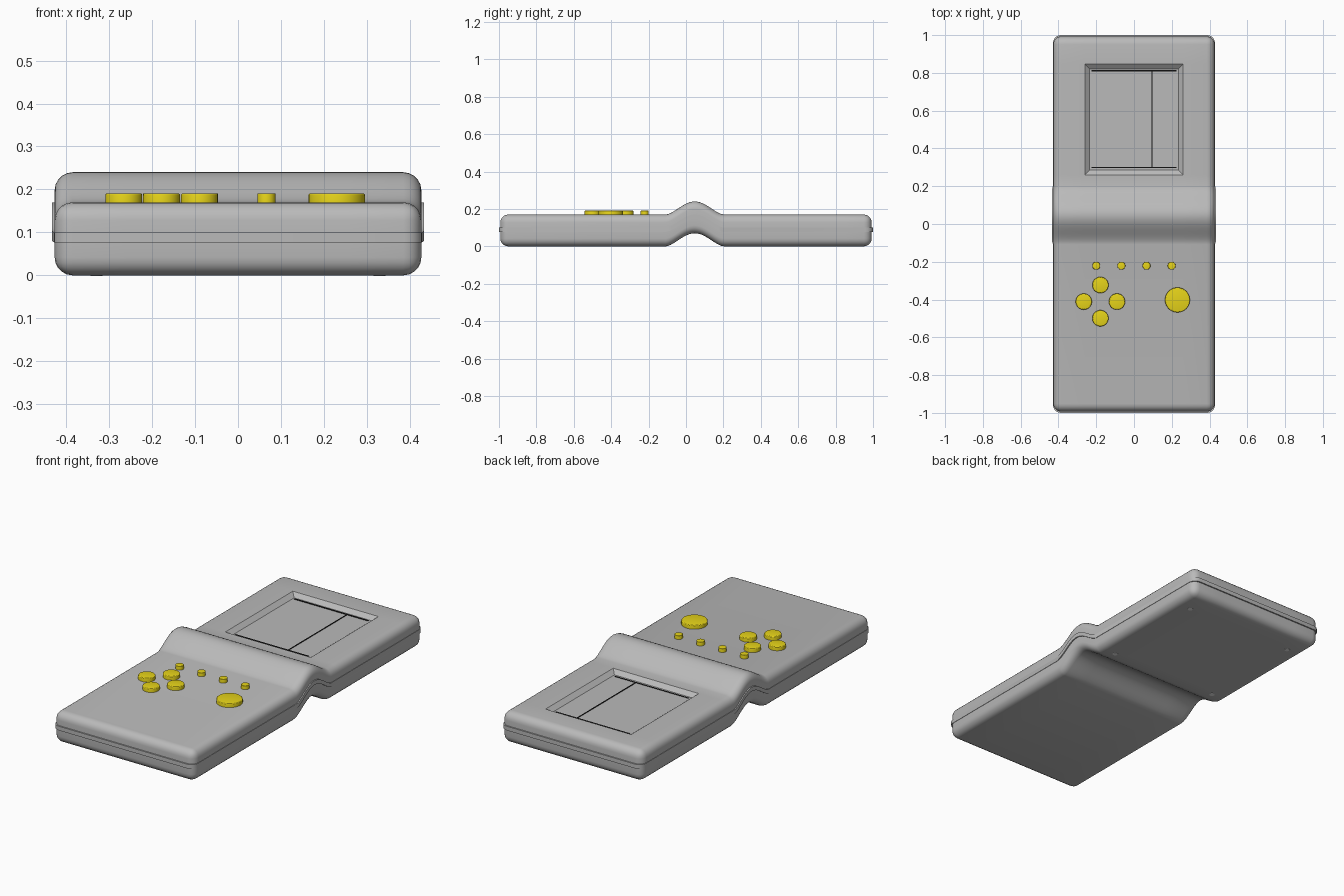
import bpy, bmesh, math
from mathutils import Vector, Matrix

cube = bpy.data.objects.get("Cube")
if cube:
    bpy.data.objects.remove(cube)

TOP = 0.17                 # height of the flat top surface
HUMP_Y, HUMP_W, HUMP_H = 0.047, 0.155, 0.07


def material(name, rgb):
    m = bpy.data.materials.new(name)
    m.use_nodes = True
    m.diffuse_color = (*rgb, 1)
    m.node_tree.nodes["Principled BSDF"].inputs["Base Color"].default_value = (*rgb, 1)
    return m


grey = material("grey plastic", (0.49, 0.49, 0.49))
yellow = material("yellow plastic", (0.8, 0.66, 0.01))
black = material("black", (0.005, 0.005, 0.005))
white = material("white", (0.9, 0.9, 0.9))


def finish(bm, name, mat):
    bmesh.ops.recalc_face_normals(bm, faces=bm.faces[:])
    me = bpy.data.meshes.new(name)
    bm.to_mesh(me)
    bm.free()
    ob = bpy.data.objects.new(name, me)
    bpy.context.collection.objects.link(ob)
    me.materials.append(mat)
    bpy.ops.object.select_all(action='DESELECT')
    ob.select_set(True)
    bpy.context.view_layer.objects.active = ob
    bpy.ops.object.shade_smooth_by_angle(angle=math.radians(25))
    return ob


def box(lo, hi):
    bm = bmesh.new()
    bmesh.ops.create_cube(bm, size=1)
    lo, hi = Vector(lo), Vector(hi)
    for v in bm.verts:
        v.co = (lo + hi) / 2 + v.co * (hi - lo)
    return bm


def bevel(bm, edges, offset, segments):
    bmesh.ops.bevel(bm, geom=edges, offset=offset, segments=segments,
                    profile=0.5, affect='EDGES', clamp_overlap=True)


def cut(bm, co, no):
    bmesh.ops.bisect_plane(bm, geom=bm.verts[:] + bm.edges[:] + bm.faces[:],
                           dist=1e-5, plane_co=co, plane_no=no)


def lift(y):
    t = abs(y - HUMP_Y) / HUMP_W
    return HUMP_H * (0.5 + 0.5 * math.cos(math.pi * t)) ** 0.8 if t < 0.999 else 0


def bend(bm, flare=0):
    """Slice the grip region and raise it into an arch."""
    steps = 22
    for i in range(steps + 1):
        cut(bm, (0, HUMP_Y + HUMP_W * (2 * i / steps - 1), 0), (0, 1, 0))
    for v in bm.verts:
        h = lift(v.co.y)
        v.co.z += h
        if h > 0:
            v.co.x += math.copysign(flare, v.co.x)


# Case: rounded slab with a sloped screen recess and an arched middle
bm = box((-0.427, -0.993, 0), (0.427, 0.993, TOP))
bevel(bm, bm.edges[:], 0.042, 5)
for x in (-0.26, 0.26):
    cut(bm, (x, 0, 0), (1, 0, 0))
for y in (0.26, 0.847):
    cut(bm, (0, y, 0), (0, 1, 0))
window = [f for f in bm.faces if f.normal.z > 0.9
          and abs(f.calc_center_median().x) < 0.1
          and 0.3 < f.calc_center_median().y < 0.8]
bmesh.ops.inset_region(bm, faces=window, thickness=0.036, depth=0)
for v in {v for f in window for v in f.verts}:
    v.co.z -= 0.02
bend(bm)
finish(bm, "case", grey)

# Seam band around the case, following the arch
bm = box((-0.429, -1, 0.077), (0.429, 1, 0.1))
bevel(bm, [e for e in bm.edges if abs(e.verts[0].co.z - e.verts[1].co.z) > 0.01], 0.042, 5)
bend(bm, 0.004)
finish(bm, "seam_band", grey)

# Thin dark lines framing and dividing the screen
z = TOP - 0.02
for name, lo, hi in (
        ("screen_line_back", (-0.224, 0.807), (0.224, 0.815)),
        ("screen_line_front", (-0.224, 0.296), (0.224, 0.302)),
        ("screen_divider", (0.092, 0.3), (0.098, 0.811))):
    finish(box((*lo, z - 0.002), (*hi, z + 0.002)), name, black)


def disc(name, x, y, r, z0, z1, mat, edge=0):
    bm = bmesh.new()
    bmesh.ops.create_cone(bm, cap_ends=True, segments=32, radius1=r, radius2=r,
                          depth=z1 - z0, matrix=Matrix.Translation((x, y, (z0 + z1) / 2)))
    if edge:
        rim = [e for e in bm.edges if all(v.co.z > z1 - 1e-4 for v in e.verts)]
        bevel(bm, rim, edge, 3)
    finish(bm, name, mat)


# Buttons: direction cross, large action button, row of small ones
for i in range(4):
    a = i * math.pi / 2
    disc(f"direction_button_{i + 1}", -0.178 + 0.088 * math.cos(a),
         -0.411 + 0.088 * math.sin(a), 0.043, TOP - 0.01, 0.191, yellow, 0.005)
disc("action_button", 0.23, -0.402, 0.066, TOP - 0.01, 0.191, yellow, 0.005)
for i in range(4):
    disc(f"small_button_{i + 1}", -0.2 + 0.133 * i, -0.221, 0.021,
         TOP - 0.01, 0.191, yellow, 0.002)

# Screw holes under the screen half
for i, (x, y) in enumerate((sx, sy) for sx in (-0.33, 0.33) for sy in (0.24, 0.85)):
    disc(f"screw_hole_{i + 1}", x, y, 0.014, -0.001, 0.002, white)
